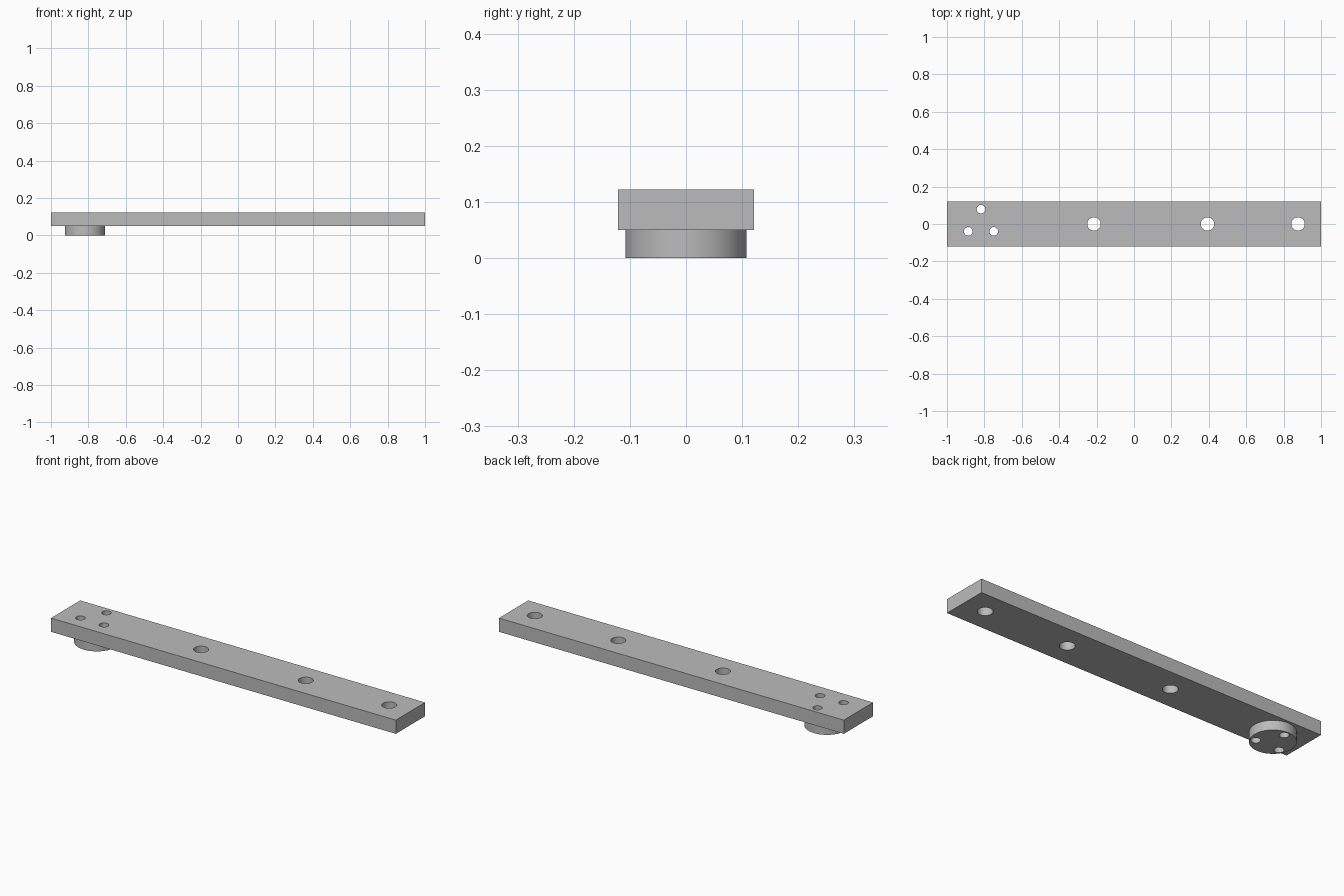
import bpy, bmesh
from math import cos, sin, radians, tau

cube = bpy.data.objects.get("Cube")
if cube:
    bpy.data.objects.remove(cube, do_unlink=True)

# Single grey metal
GREY = (0.5, 0.5, 0.5, 1.0)
metal = bpy.data.materials.new("grey metal")
metal.use_nodes = True
metal.diffuse_color = GREY
metal.node_tree.nodes["Principled BSDF"].inputs["Base Color"].default_value = GREY


def circle(x, y, radius, sides=48):
    return [(x + radius * cos(tau * i / sides), y + radius * sin(tau * i / sides))
            for i in range(sides)]


def drilled_part(name, outline, holes, bottom, top):
    """Extrude an outline with holes from bottom to top."""
    bm = bmesh.new()
    edges = []
    for loop in [outline] + holes:
        verts = [bm.verts.new((x, y, bottom)) for x, y in loop]
        edges += [bm.edges.new((v, verts[i - 1])) for i, v in enumerate(verts)]
    bmesh.ops.triangle_fill(bm, edges=edges, use_beauty=True)
    result = bmesh.ops.extrude_face_region(bm, geom=bm.faces[:], use_keep_orig=True)
    raised = [g for g in result["geom"] if isinstance(g, bmesh.types.BMVert)]
    bmesh.ops.translate(bm, verts=raised, vec=(0, 0, top - bottom))
    bmesh.ops.recalc_face_normals(bm, faces=bm.faces[:])
    mesh = bpy.data.meshes.new(name)
    bm.to_mesh(mesh)
    bm.free()
    mesh.materials.append(metal)
    obj = bpy.data.objects.new(name, mesh)
    bpy.context.collection.objects.link(obj)
    bpy.ops.object.select_all(action='DESELECT')
    obj.select_set(True)
    bpy.context.view_layer.objects.active = obj
    bpy.ops.object.shade_smooth_by_angle(angle=radians(30))
    return obj


HALF_WIDTH = 0.121
BOSS_X, BOSS_RADIUS = -0.818, 0.108
BOSS_TOP, BAR_TOP = 0.05, 0.122

# Three small screw holes evenly spaced around the boss centre
screw_holes = [circle(BOSS_X + 0.079 * cos(radians(a)), 0.079 * sin(radians(a)), 0.023, 32)
               for a in (90, 210, 330)]
# Three larger holes along the bar centre line
bar_holes = [circle(x, 0, 0.036) for x in (-0.214, 0.393, 0.877)]

# Long flat bar
bar_outline = [(-1, -HALF_WIDTH), (1, -HALF_WIDTH), (1, HALF_WIDTH), (-1, HALF_WIDTH)]
drilled_part("flat_bar", bar_outline, screw_holes + bar_holes, BOSS_TOP, BAR_TOP)

# Round boss under one end
drilled_part("round_boss", circle(BOSS_X, 0, BOSS_RADIUS, 96), screw_holes, 0, BOSS_TOP)
